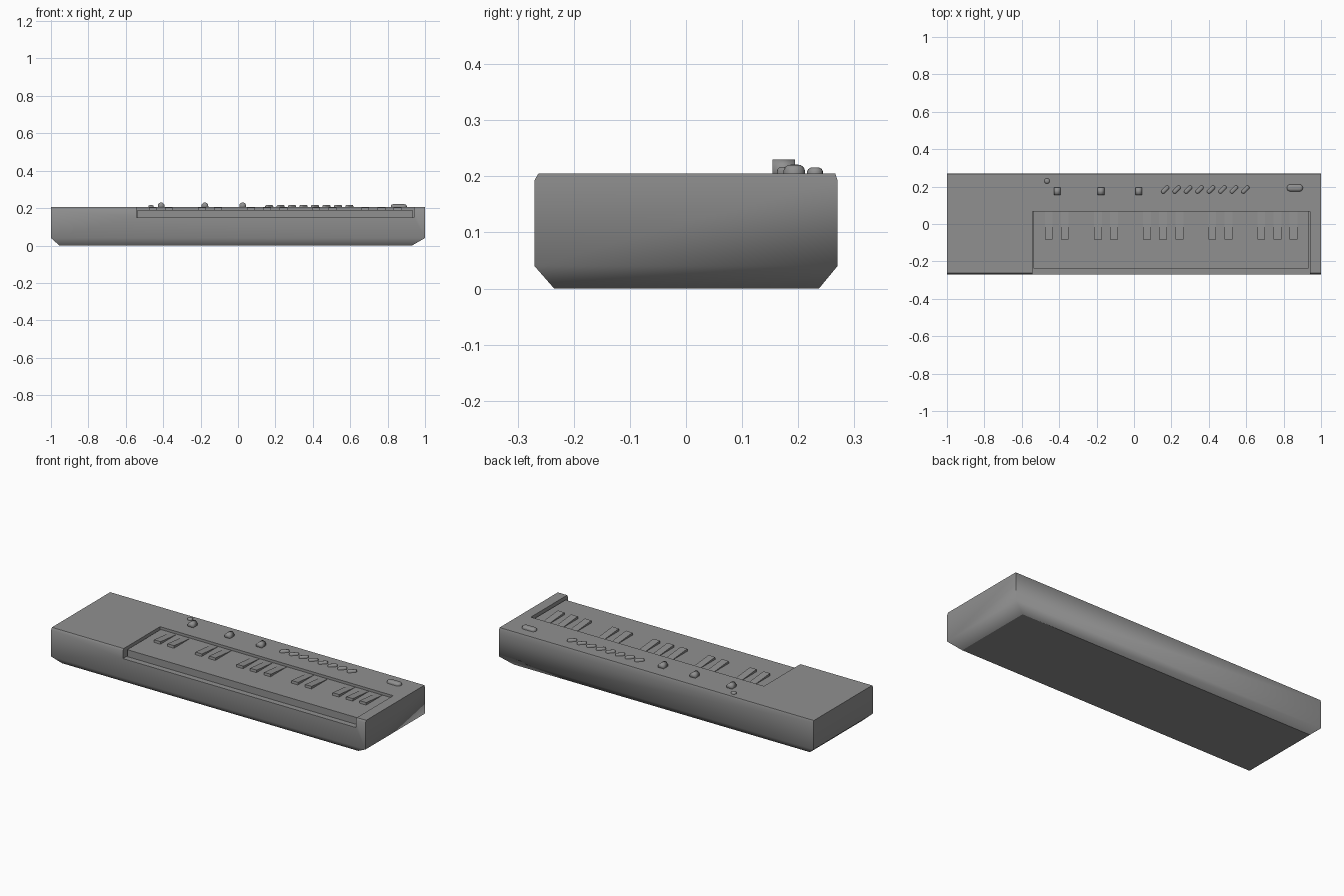
import bpy, bmesh, math

if "Cube" in bpy.data.objects:
    bpy.data.objects.remove(bpy.data.objects["Cube"])

TOP = 0.205

# Dark grey plastic used on every part
plastic = bpy.data.materials.new("dark_plastic")
plastic.diffuse_color = (0.28, 0.28, 0.28, 1)
plastic.use_nodes = True
plastic.node_tree.nodes["Principled BSDF"].inputs["Base Color"].default_value = plastic.diffuse_color


def make_object(name, bm, smooth=None):
    bmesh.ops.recalc_face_normals(bm, faces=bm.faces)
    mesh = bpy.data.meshes.new(name)
    bm.to_mesh(mesh)
    bm.free()
    mesh.materials.append(plastic)
    obj = bpy.data.objects.new(name, mesh)
    bpy.context.collection.objects.link(obj)
    if smooth:
        bpy.ops.object.select_all(action='DESELECT')
        obj.select_set(True)
        bpy.context.view_layer.objects.active = obj
        bpy.ops.object.shade_smooth_by_angle(angle=math.radians(smooth))
    return obj


def loft(name, rings, smooth=None):
    bm = bmesh.new()
    loops = [[bm.verts.new(p) for p in ring] for ring in rings]
    n = len(loops[0])
    for a, b in zip(loops, loops[1:]):
        for i in range(n):
            j = (i + 1) % n
            bm.faces.new((a[i], a[j], b[j], b[i]))
    bm.faces.new(loops[0][::-1])
    bm.faces.new(loops[-1])
    return make_object(name, bm, smooth)


def rect(x0, x1, y0, y1, z):
    return [(x0, y0, z), (x1, y0, z), (x1, y1, z), (x0, y1, z)]


def box(name, x0, x1, y0, y1, z0, z1):
    return loft(name, [rect(x0, x1, y0, y1, z0), rect(x0, x1, y0, y1, z1)])


def pill(name, cx, cy, half, r, height, angle=0.0):
    """Domed capsule button; half is half the straight length."""
    rings = []
    for k, z in ((1.0, TOP - 0.006), (1.0, TOP + height * 0.35),
                 (0.88, TOP + height * 0.7), (0.6, TOP + height * 0.93),
                 (0.25, TOP + height)):
        ring = []
        for side in (1, -1):
            for i in range(9):
                t = -math.pi / 2 + math.pi * i / 8
                u = side * (half + r * k * math.cos(t))
                v = side * r * k * math.sin(t)
                ring.append((cx + u * math.cos(angle) - v * math.sin(angle),
                             cy + u * math.sin(angle) + v * math.cos(angle), z))
        rings.append(ring)
    return loft(name, rings, 50)


# Case: chamfered underside, thin bevel along the top edges
case = loft("case", [
    rect(-0.955, 0.93, -0.235, 0.237, 0.0),
    rect(-1, 1, -0.27, 0.27, 0.04),
    rect(-1, 1, -0.27, 0.27, TOP - 0.012),
    rect(-0.9995, 0.9995, -0.263, 0.266, TOP)])

# Keyboard recess, open at the front
cutter = box("recess_cutter", -0.543, 0.94, -0.4, 0.067, 0.15, 0.4)
cut = case.modifiers.new("recess", 'BOOLEAN')
cut.operation = 'DIFFERENCE'
cut.solver = 'EXACT'
cut.object = cutter
bpy.context.view_layer.objects.active = case
bpy.ops.object.modifier_apply(modifier=cut.name)
bpy.data.objects.remove(cutter)

# Case shading: soft along chamfer and top bevel, crisp elsewhere
bm = bmesh.new()
bm.from_mesh(case.data)
for f in bm.faces:
    f.smooth = True
for e in bm.edges:
    a, b = (v.co for v in e.verts)
    soft_ring = any(abs(a.z - z) < 1e-4 and abs(b.z - z) < 1e-4
                    for z in (0.04, TOP - 0.012))
    soft_corner = max(a.z, b.z) < 0.05 and abs(a.z - b.z) > 0.01 and a.x > 0 and a.y > 0
    e.smooth = soft_ring or soft_corner
bm.to_mesh(case.data)
bm.free()

# White key bed
box("white_keys", -0.538, 0.932, -0.237, 0.067, 0.145, 0.19)

# Black keys: wedges falling towards the back
for n, x in enumerate((-0.456, -0.37, -0.193, -0.107, 0.07, 0.155, 0.244,
                       0.418, 0.505, 0.68, 0.767, 0.852)):
    profile = [(-0.084, 0.185), (-0.082, 0.204), (0.066, 0.1905), (0.066, 0.185)]
    loft(f"black_key_{n + 1}",
         [[(x + s * 0.021, y, z) for y, z in profile] for s in (-1, 1)])

# Round-topped slider knobs, arch profile extruded along y
for n, x in enumerate((-0.411, -0.177, 0.025)):
    r = 0.018
    arch = [(r, TOP - 0.006)]
    arch += [(r * math.cos(math.pi * i / 12), TOP + 0.007 + r * math.sin(math.pi * i / 12))
             for i in range(13)]
    arch += [(-r, TOP - 0.006)]
    loft(f"slider_knob_{n + 1}",
         [[(x + u, y, z) for u, z in arch] for y in (0.154, 0.194)], 180)

# Slanted selector buttons
for i in range(8):
    pill(f"selector_button_{i + 1}", 0.167 + i * 0.0612, 0.184, 0.015, 0.011,
         0.012, math.radians(45))

# Power button and indicator
pill("power_button", 0.86, 0.193, 0.024, 0.019, 0.016)
pill("indicator_light", -0.465, 0.23, 0.0005, 0.014, 0.011)
